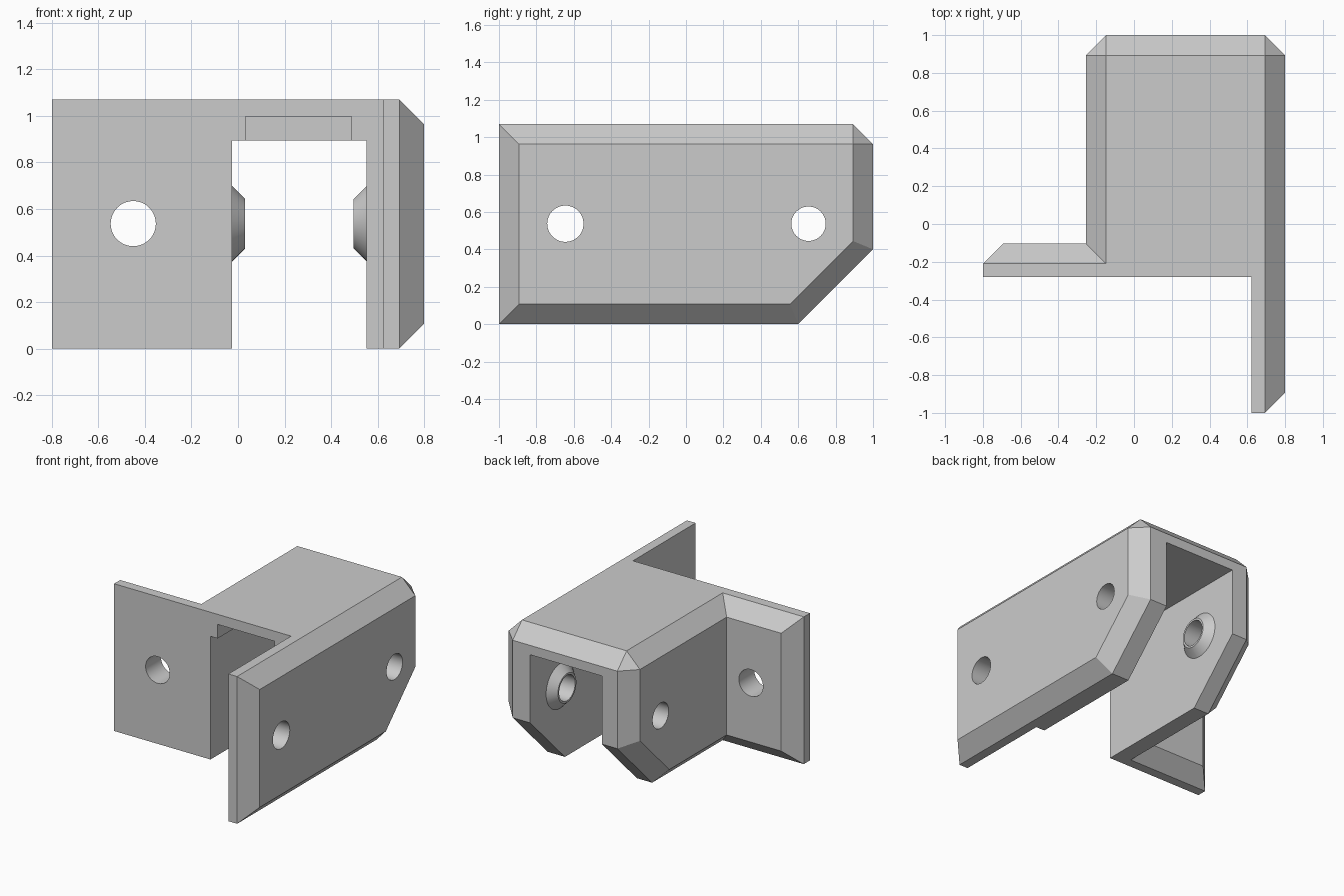
import bpy, bmesh, math
from mathutils import Matrix

if "Cube" in bpy.data.objects:
    bpy.data.objects.remove(bpy.data.objects["Cube"])

TOP, C = 1.07, 0.107            # height and chamfer size
X0, X1 = -0.255, 0.80           # outer side faces of the body
IN0, IN1 = -0.025, 0.553        # inner side faces of the channel
PLATE = -0.28                   # front plane of the flange
MID = 0.537                     # height of all bolt holes

grey = bpy.data.materials.new("light_grey")
grey.use_nodes = True
COLOUR = (0.6, 0.6, 0.6, 1)
grey.diffuse_color = COLOUR
grey.node_tree.nodes["Principled BSDF"].inputs["Base Color"].default_value = COLOUR


def finish(bm, name):
    bmesh.ops.recalc_face_normals(bm, faces=bm.faces)
    mesh = bpy.data.meshes.new(name)
    bm.to_mesh(mesh)
    bm.free()
    mesh.materials.append(grey)
    ob = bpy.data.objects.new(name, mesh)
    bpy.context.collection.objects.link(ob)
    return ob


def hull(name, points):
    bm = bmesh.new()
    for p in points:
        bm.verts.new(p)
    bmesh.ops.convex_hull(bm, input=bm.verts)
    bmesh.ops.dissolve_limit(bm, angle_limit=0.01, verts=bm.verts, edges=bm.edges)
    return finish(bm, name)


def box(name, xs, ys, zs):
    return hull(name, [(x, y, z) for x in xs for y in ys for z in zs])


def cone(name, start, axis, length, r1, r2):
    """Frustum from start along +axis."""
    bm = bmesh.new()
    turn = {"X": Matrix.Rotation(math.pi / 2, 4, "Y"),
            "Y": Matrix.Rotation(-math.pi / 2, 4, "X")}[axis]
    place = Matrix.Translation(start) @ turn @ Matrix.Translation((0, 0, length / 2))
    bmesh.ops.create_cone(bm, cap_ends=True, segments=48, radius1=r1, radius2=r2,
                          depth=length, matrix=place)
    return finish(bm, name)


def combine(target, tool, operation):
    mod = target.modifiers.new(tool.name, "BOOLEAN")
    mod.operation, mod.object, mod.solver = operation, tool, "EXACT"
    bpy.context.view_layer.objects.active = target
    bpy.ops.object.modifier_apply(modifier=mod.name)
    bpy.data.objects.remove(tool)


# Chamfered body: full outline on the inside planes, inset outline on the side faces
outline = [(-1, 0), (0.6, 0), (1, 0.4), (1, TOP - C), (1 - C, TOP), (-1, TOP)]
inset = [(C - 1, C), (0.6 - 0.414 * C, C), (1 - C, 0.4 + 0.414 * C),
         (1 - C, TOP - C), (C - 1, TOP - C)]
bracket = hull("mounting_bracket",
               [(x, y, z) for x in (X0 + C, X1 - C) for y, z in outline]
               + [(x, y, z) for x in (X0, X1) for y, z in inset])

# Clear the front, leaving the long side wing
combine(bracket, box("front_cut", (-1, 0.623), (-2, PLATE), (-1, 2)), "DIFFERENCE")

# Side flange with chamfered back
flange = hull("flange",
              [(x, y, z) for x in (-0.8, -0.1) for y in (PLATE, PLATE + 0.07) for z in (0, TOP)]
              + [(x, PLATE + 0.07 + C, z) for x in (C - 0.8, -0.1) for z in (C, TOP - C)])
combine(bracket, flange, "UNION")

# Channel between the walls, and the shallow notch in its roof
combine(bracket, box("channel", (IN0, IN1), (-2, 2), (-1, 0.895)), "DIFFERENCE")
combine(bracket, box("roof_notch", (0.033, 0.488), (-2, 0), (0.8, 0.997)), "DIFFERENCE")

# Conical bosses on the inner walls
HOLE_Y, SINK = 0.655, 0.02
combine(bracket, cone("left_boss", (IN0 - SINK, HOLE_Y, MID), "X", 0.056 + SINK,
                      0.162 + SINK, 0.106), "UNION")
combine(bracket, cone("right_boss", (IN1 - 0.056, HOLE_Y, MID), "X", 0.056 + SINK,
                      0.106, 0.162 + SINK), "UNION")

# Bolt holes
combine(bracket, cone("wall_hole", (-1, HOLE_Y, MID), "X", 2, 0.092, 0.092), "DIFFERENCE")
combine(bracket, cone("wing_hole", (0, -0.645, MID), "X", 2, 0.097, 0.097), "DIFFERENCE")
combine(bracket, cone("flange_hole", (-0.45, -1, MID), "Y", 2, 0.097, 0.097), "DIFFERENCE")

# Merge coplanar faces and shade the round parts smooth
bm = bmesh.new()
bm.from_mesh(bracket.data)
bmesh.ops.remove_doubles(bm, verts=bm.verts, dist=0.0002)
bmesh.ops.dissolve_limit(bm, angle_limit=0.005, verts=bm.verts, edges=bm.edges)
bm.to_mesh(bracket.data)
bm.free()
bpy.ops.object.select_all(action="DESELECT")
bracket.select_set(True)
bpy.context.view_layer.objects.active = bracket
bpy.ops.object.shade_smooth_by_angle(angle=math.radians(25))
